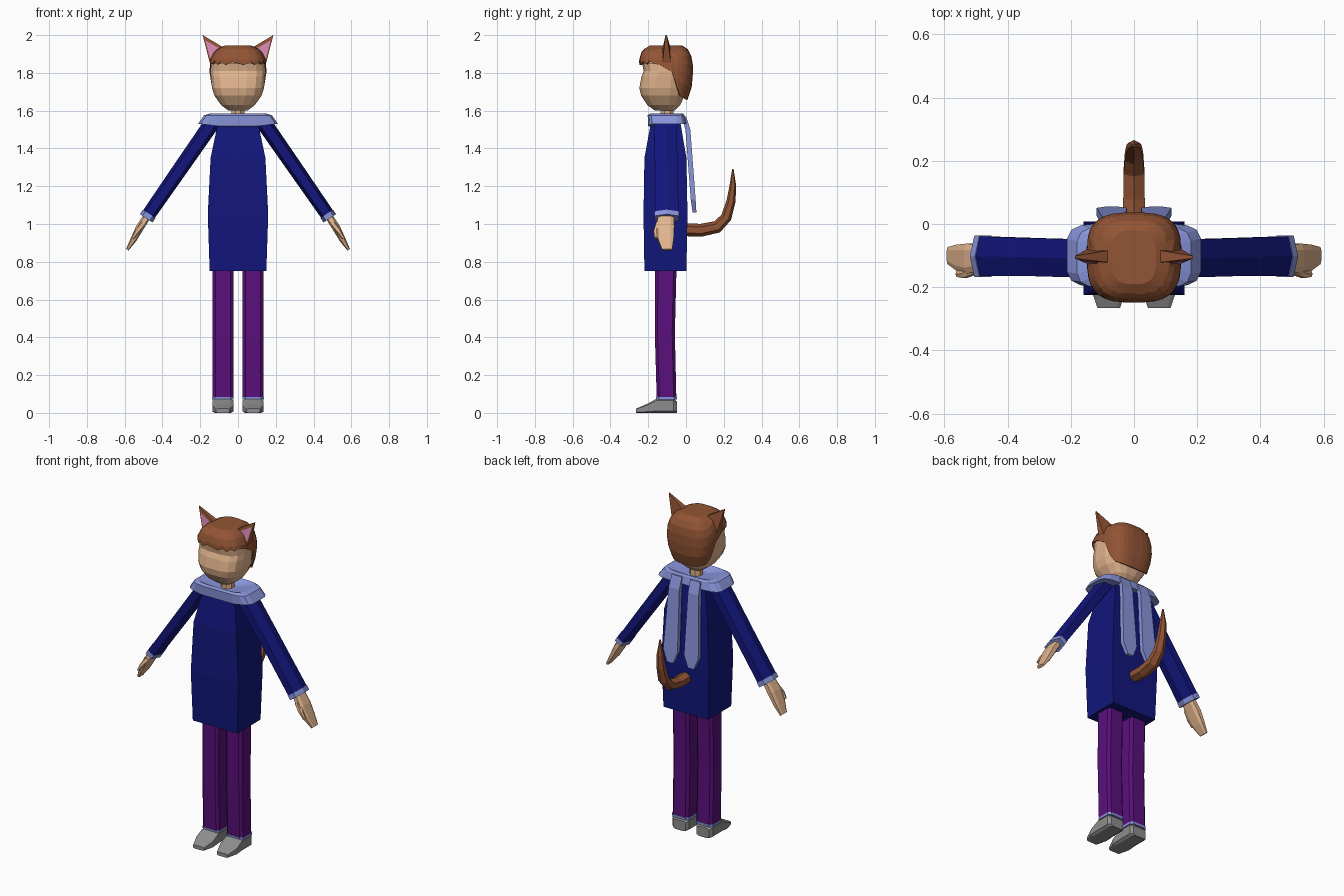
import bpy, bmesh, math
from mathutils import Vector

if "Cube" in bpy.data.objects:
    bpy.data.objects.remove(bpy.data.objects["Cube"])

X, Y, Z = Vector((1, 0, 0)), Vector((0, 1, 0)), Vector((0, 0, 1))
ARM = Vector((.56, 0, -.83)).normalized()


def material(name, rgb):
    m = bpy.data.materials.new(name)
    m.diffuse_color = (*rgb, 1)
    m.use_nodes = True
    m.node_tree.nodes["Principled BSDF"].inputs["Base Color"].default_value = m.diffuse_color
    return m


NAVY = material("navy", (.006, .008, .2))
PURPLE = material("purple", (.1, .005, .2))
SKIN = material("skin", (.76, .46, .27))
BROWN = material("brown", (.29, .09, .035))
BLUE = material("light_blue", (.25, .3, .7))
PINK = material("pink", (.7, .25, .48))
GREY = material("grey", (.27, .27, .27))


def build(name, verts, faces, mat, mirror=False):
    bm = bmesh.new()
    vs = [bm.verts.new(v) for v in verts]
    for f in faces:
        bm.faces.new([vs[i] for i in f])
    bmesh.ops.recalc_face_normals(bm, faces=bm.faces)
    me = bpy.data.meshes.new(name)
    bm.to_mesh(me)
    bm.free()
    ob = bpy.data.objects.new(name, me)
    bpy.context.collection.objects.link(ob)
    me.materials.append(mat)
    if mirror:
        mod = ob.modifiers.new("mirror", 'MIRROR')
        mod.use_mirror_merge = False
    return ob


def outline(n, e):
    """Rounded-square cross-section, scaled to fill -1..1."""
    def p(v):
        return math.copysign(abs(v) ** e, v) if abs(v) > 1e-6 else 0
    pts = [(p(math.cos(a)), p(math.sin(a)))
           for a in (2 * math.pi * (k + .5) / n for k in range(n))]
    mx, my = max(c for c, s in pts), max(s for c, s in pts)
    return [(c / mx, s / my) for c, s in pts]


def ring_faces(rows, n):
    return [(r * n + k, r * n + (k + 1) % n, (r + 1) * n + (k + 1) % n, (r + 1) * n + k)
            for r in range(rows - 1) for k in range(n)]


def sweep(name, stations, axis, mat, n=8, e=1., d=None, mirror=False):
    """Stations are (point, half size along axis, half size across)."""
    pts = [Vector(s[0]) for s in stations]
    verts = []
    for i, (_, ha, hb) in enumerate(stations):
        t = d or pts[min(i + 1, len(pts) - 1)] - pts[max(i - 1, 0)]
        b = t.cross(axis).normalized()
        verts += [pts[i] + axis * ha * c + b * hb * s for c, s in outline(n, e)]
    faces = ring_faces(len(pts), n)
    faces += [range(n), range(len(verts) - n, len(verts))]
    return build(name, verts, faces, mat, mirror)


def layers(rows):
    """Rows of (z, half width, front y, back y) to sweep stations."""
    return [((0, (f + b) / 2, z), w, (b - f) / 2) for z, w, f, b in rows]


def interp(table, v):
    if v <= table[0][0]:
        return table[0][1:]
    for p, q in zip(table, table[1:]):
        if v <= q[0]:
            t = (v - p[0]) / (q[0] - p[0])
            return [a + (b - a) * t for a, b in zip(p[1:], q[1:])]
    return table[-1][1:]


# Coat and collar
sweep("coat", layers([(.75, .15, -.22, .002), (1.05, .16, -.225, .008), (1.35, .145, -.22, .002),
                      (1.54, .105, -.185, -.03)]), X, NAVY, 4, .5, Z)
collar = sweep("collar", layers([(1.56, .05, -.15, -.06), (1.585, .15, -.19, -.015),
                                 (1.575, .18, -.203, -.008), (1.53, .212, -.2, .002),
                                 (1.53, .1, -.18, -.03)]), X, BLUE, 16, .4, Z)
for v in collar.data.vertices:
    if v.co.z < 1.54 and v.co.y < -.15:
        v.co.z -= .025 * max(0, 1 - abs(v.co.x) / .2)

# Two scarf tails hanging down the back
sweep("scarf_tails", [((.062, -.012, 1.57), .034, .012), ((.065, .01, 1.5), .036, .013),
                      ((.07, .038, 1.13), .048, .013), ((.07, .045, 1.06), .02, .01)],
      X, BLUE, 4, .5, Z, True)

# Arms
sweep("sleeves", [((.13, -.11, 1.545), .06, .042), ((.3, -.105, 1.3), .06, .04),
                  ((.48, -.102, 1.04), .063, .037)], Y, NAVY, 6, .8, ARM, True)
sweep("sleeve_cuffs", [((.47, -.102, 1.054), .065, .04), ((.486, -.102, 1.03), .065, .04)],
      Y, BLUE, 6, .8, ARM, True)
sweep("hands", [((.475, -.105, 1.05), .04, .02), ((.52, -.11, .98), .048, .021),
                ((.552, -.107, .92), .042, .017), ((.586, -.1, .864), .027, .008)],
      Y, SKIN, 8, .6, ARM, True)
sweep("thumbs", [((.5, -.138, 1.005), .02, .016), ((.535, -.157, .96), .014, .013),
                 ((.558, -.158, .925), .009, .008)], Y, SKIN, 6, .8, ARM, True)

# Legs and shoes
sweep("legs", [((.08, -.107, .78), .055, .057), ((.08, -.112, .42), .055, .053),
               ((.08, -.103, .075), .055, .052)], X, PURPLE, 8, .36, Z, True)
sweep("ankle_cuffs", [((.08, -.103, .07), .057, .055), ((.08, -.103, .085), .057, .055)],
      X, BLUE, 8, .36, Z, True)
sweep("shoes", [((.08, y, h / 2), w, h / 2) for y, h, w in
                [(-.048, .06, .042), (-.065, .076, .055), (-.155, .076, .055),
                 (-.205, .048, .056), (-.265, .022, .036)]],
      X, GREY, 8, .36, -Y, True)

# Neck and head
sweep("neck", layers([(1.5, .035, -.135, -.065), (1.64, .035, -.135, -.065)]), X, SKIN, 8, 1, Z)
sweep("head", layers([(1.6, .05, -.165, -.06), (1.63, .09, -.205, -.03), (1.68, .125, -.238, -.008),
                      (1.72, .138, -.247, 0), (1.78, .144, -.236, .005), (1.81, .145, -.224, .008),
                      (1.85, .143, -.232, .005), (1.91, .1, -.19, -.02)]), X, SKIN, 16, .7, Z)

# Hair shell with a zigzag fringe
PROFILE = [(1.64, .105, -.2, .0), (1.7, .138, -.235, .028), (1.8, .151, -.246, .037),
           (1.87, .147, -.248, .035), (1.92, .122, -.232, .018), (1.945, .07, -.19, -.02)]
HAIRLINE = [(-.25, 1.85), (-.2, 1.856), (-.1, 1.835), (-.07, 1.8), (-.03, 1.68), (.04, 1.655)]
N, ROWS = 32, 7
hair = []
for r in range(ROWS):
    for k, (c, s) in enumerate(outline(N, .65)):
        low = interp(HAIRLINE, -.105 + .142 * s)[0]
        if s < -.6:
            low += .008 if k % 2 else -.008
        z = low + (1.945 - low) * (1 - (1 - r / (ROWS - 1)) ** 1.5)
        w, f, b = interp(PROFILE, z)
        hair.append((w * c, (f + b) / 2 + (b - f) / 2 * s, z))
shell = build("hair", hair, ring_faces(ROWS, N) + [range((ROWS - 1) * N, ROWS * N)], BROWN)
solid = shell.modifiers.new("thickness", 'SOLIDIFY')
solid.thickness, solid.offset = .01, -1

# Ears with pink insides
corners = [(.06, 1.925), (.15, 1.855), (.187, 2.0)]
ear = [(x, y, z) for ys in ((-.124, -.124, -.109), (-.08, -.08, -.101))
       for (x, z), y in zip(corners, ys)]
build("ears", ear, [(0, 1, 2), (3, 4, 5), (0, 1, 4, 3), (1, 2, 5, 4), (2, 0, 3, 5)], BROWN, True)
build("inner_ears", [(.085, -.126, 1.922), (.148, -.126, 1.878), (.173, -.115, 1.972)],
      [(0, 1, 2)], PINK, True)

# Curved tail
sweep("tail", [((0, y, z), r, r) for y, z, r in
               [(-.02, .97, .034), (.08, .967, .034), (.165, .985, .033), (.213, 1.035, .029),
                (.238, 1.12, .024), (.248, 1.2, .018), (.248, 1.29, .004)]], X, BROWN, 6)
